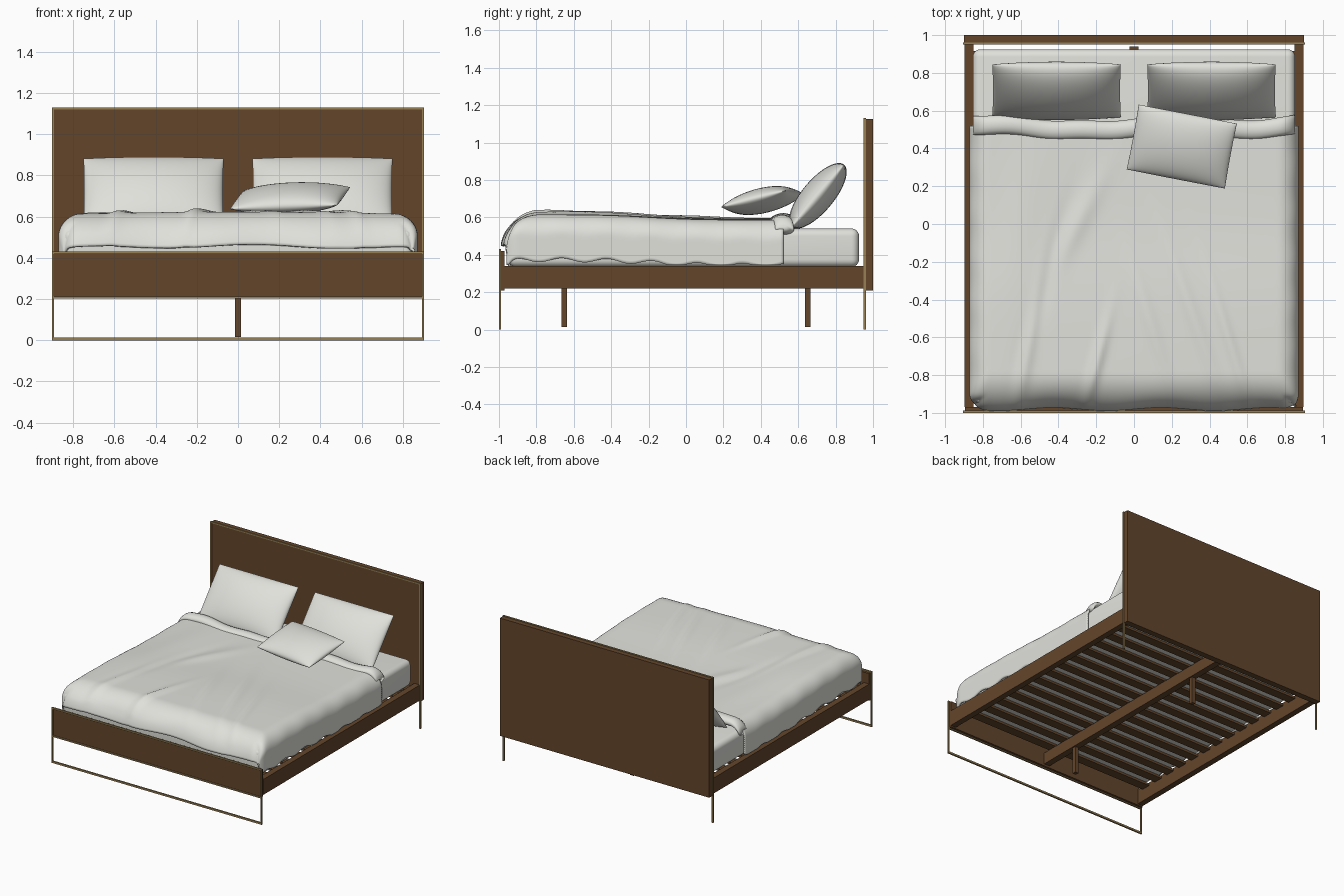
import bpy, bmesh, math
from mathutils import Vector

if "Cube" in bpy.data.objects:
    bpy.data.objects.remove(bpy.data.objects["Cube"])

def material(name, rgb):
    m = bpy.data.materials.new(name)
    m.diffuse_color = (*rgb, 1)
    m.use_nodes = True
    m.node_tree.nodes["Principled BSDF"].inputs["Base Color"].default_value = m.diffuse_color
    return m

WOOD = material("walnut wood", (0.125, 0.060, 0.024))
BRASS = material("aged brass", (0.31, 0.215, 0.09))
LINEN = material("off white linen", (0.75, 0.75, 0.71))

def add(name, bm, mat, smooth=False):
    bmesh.ops.recalc_face_normals(bm, faces=bm.faces)
    me = bpy.data.meshes.new(name)
    bm.to_mesh(me)
    bm.free()
    me.materials.append(mat)
    if smooth:
        me.polygons.foreach_set("use_smooth", [True] * len(me.polygons))
    ob = bpy.data.objects.new(name, me)
    bpy.context.collection.objects.link(ob)
    return ob

def box(name, x, y, z, mat, bevel=0):
    """Box from (min, max) ranges."""
    bm = bmesh.new()
    bmesh.ops.create_cube(bm, size=1)
    for v in bm.verts:
        v.co = Vector([r[0] + (c + 0.5) * (r[1] - r[0]) for c, r in zip(v.co, (x, y, z))])
    if bevel:
        bmesh.ops.bevel(bm, geom=bm.edges[:], offset=bevel, segments=6, profile=0.5, affect='EDGES')
    return add(name, bm, mat, bool(bevel))

# Wooden panels and rails
box("headboard", (-0.9, 0.9), (0.953, 1.0), (0.21, 1.125), WOOD)
box("footboard", (-0.895, 0.895), (-0.992, -0.97), (0.21, 0.42), WOOD)
for s, n in ((-1, "left"), (1, "right")):
    box(n + "_rail", sorted((s * 0.85, s * 0.897)), (-0.97, 0.953), (0.22, 0.34), WOOD)

# Brass edge frames, the foot one closes on the floor as a sled leg
def bar(name, z, y):
    box(name, (-0.904, 0.904), y, z, BRASS)

FOOT, HEAD = (-1.0, -0.988), (0.95, 0.962)
for s, n in ((-1, "left"), (1, "right")):
    xs = sorted((s * 0.893, s * 0.904))
    box(n + "_foot_leg", xs, FOOT, (0, 0.43), BRASS)
    box(n + "_head_leg", xs, HEAD, (0, 1.13), BRASS)
bar("foot_floor_bar", (0, 0.014), FOOT)
bar("footboard_lower_trim", (0.203, 0.213), FOOT)
bar("footboard_upper_trim", (0.418, 0.43), FOOT)
bar("headboard_upper_trim", (1.12, 1.13), HEAD)

# Slatted base with centre beam and legs
box("centre_beam", (-0.025, 0.025), (-0.97, 0.94), (0.225, 0.315), WOOD)
for y, n in ((-0.65, "front"), (0.65, "back")):
    box(n + "_centre_leg", (-0.015, 0.015), (y - 0.015, y + 0.015), (0.015, 0.23), WOOD)
for i in range(14):
    y = -0.88 + i * 1.76 / 13
    box(f"slat_{i + 1}", (-0.852, 0.852), (y - 0.036, y + 0.036), (0.315, 0.333), WOOD)

# Mattress
box("mattress", (-0.853, 0.853), (-0.95, 0.925), (0.335, 0.54), LINEN, 0.04)

def wrap(d, half, r):
    """Lay distance d over a rounded edge: returns position and drop."""
    a, flat = abs(d), half - r
    if a <= flat:
        return d, 0
    t = (a - flat) / r
    if t < math.pi / 2:
        p, drop = flat + r * math.sin(t), r * (1 - math.cos(t))
    else:
        p, drop = half, r + a - flat - r * math.pi / 2
    return math.copysign(p, d), drop

def crease(x, y, x0, slope, y0, width, height, length):
    """One soft diagonal wrinkle."""
    d = x - x0 - slope * (y - y0)
    return 1.3 * height * math.exp(-(d / width) ** 2 - ((y - y0) / length) ** 2)

CREASES = [(-0.55, 0.18, -0.6, 0.035, 0.014, 0.35), (-0.47, 0.3, -0.3, 0.05, -0.010, 0.4),
           (-0.2, 0.25, -0.75, 0.03, 0.014, 0.25), (0.08, -0.3, -0.5, 0.04, 0.009, 0.3),
           (0.3, -0.35, -0.45, 0.04, 0.01, 0.4), (0.5, -0.3, -0.6, 0.03, 0.01, 0.35),
           (-0.3, 0.5, 0.0, 0.06, 0.01, 0.25), (-0.6, 0.1, 0.0, 0.12, 0.008, 0.4)]

# Duvet: a grid draped over the sides and the foot
bm = bmesh.new()
bmesh.ops.create_grid(bm, x_segments=130, y_segments=110, size=1)
W, D, R = 0.872, 0.985, 0.09
for v in bm.verts:
    s, t = v.co.x * 1.065, -1.065 + (v.co.y + 1) * 0.5 * 1.585
    x, dx = wrap(s, W, 0.11)
    y, dy = wrap(t, D, 0.2) if t < 0 else (t, 0)
    # round the plan corners at the foot
    cx, cy = abs(x) - (W - R), -y - (D - R)
    if cx > 0 and cy > 0:
        k = max(cx, cy) / math.hypot(cx, cy)
        x, y = math.copysign(W - R + cx * k, x), -(D - R + cy * k)
    top = 0.595 + 0.029 * (0.5 - 0.5 * math.tanh((t + 0.2) * 4))
    z = top - math.hypot(dx, dy)
    z -= 0.012 * (x / W) ** 2
    z += sum(crease(x, y, *c) for c in CREASES) * (1 if dy < 0.1 else 0.5)
    # wavy hems
    z += 0.011 * math.sin(t * 26) * min(1, dx / 0.2)
    z += 0.008 * math.sin(s * 8 + 1) * min(1, dy / 0.1)
    y += 0.008 * math.sin(s * 11) * min(1, dy / 0.1)
    low = 0.436 if y < -0.96 else 0.345
    v.co = (x, max(y, -0.995), max(z, low))
duvet = add("duvet", bm, LINEN, True)
sol = duvet.modifiers.new("thickness", 'SOLIDIFY')
sol.thickness, sol.offset = 0.012, -1

# Turned-back duvet fold: an oval swept across the bed
bm = bmesh.new()
rings, N, M = [], 90, 14
for i in range(N + 1):
    s = -0.875 + 1.75 * i / N
    x, drop = wrap(s, 0.86, 0.09)
    wob = 0.010 * math.sin(s * 7 + 0.5) + 0.005 * math.sin(s * 17)
    taper = 1 - 0.3 * (abs(s) / 0.875) ** 8
    ring = []
    for j in range(M):
        a = 2 * math.pi * j / M
        ring.append(bm.verts.new((x, 0.502 + wob + 0.05 * math.cos(a) + 0.018 * (s / 0.875) ** 2,
                                  0.583 - drop + 0.5 * wob + 0.034 * taper * math.sin(a))))
    rings.append(ring)
for a, b in zip(rings, rings[1:]):
    for j in range(M):
        k = (j + 1) % M
        bm.faces.new((a[j], a[k], b[k], b[j]))
bm.faces.new(rings[0])
bm.faces.new(rings[-1])
add("duvet_fold", bm, LINEN, True)

def pillow(name, size, loc, rot):
    """Two bulged sheets welded along a seam."""
    bm = bmesh.new()
    for side in (1, -1):
        new = bmesh.ops.create_grid(bm, x_segments=32, y_segments=28, size=1)["verts"]
        for v in new:
            u, w = (math.sin(c * math.pi / 2) for c in v.co.xy)
            h = (max(0, 1 - u * u) * max(0, 1 - w * w)) ** 0.5
            px = u * (1 - 0.01 * (1 - w * w))
            v.co = (px * size[0] / 2, w * size[1] / 2, side * h * size[2] / 2)
    bmesh.ops.remove_doubles(bm, verts=bm.verts, dist=0.0002)
    ob = add(name, bm, LINEN, True)
    ob.location = loc
    ob.rotation_euler = [math.radians(r) for r in rot]

# Pillows
for s, n in ((-1, "left"), (1, "right")):
    pillow(n + "_pillow", (0.68, 0.435, 0.17), (s * 0.41, 0.705, 0.715), (50, 0, 0))
pillow("throw_pillow", (0.53, 0.36, 0.13), (0.253, 0.41, 0.69), (14, -2, -11))
